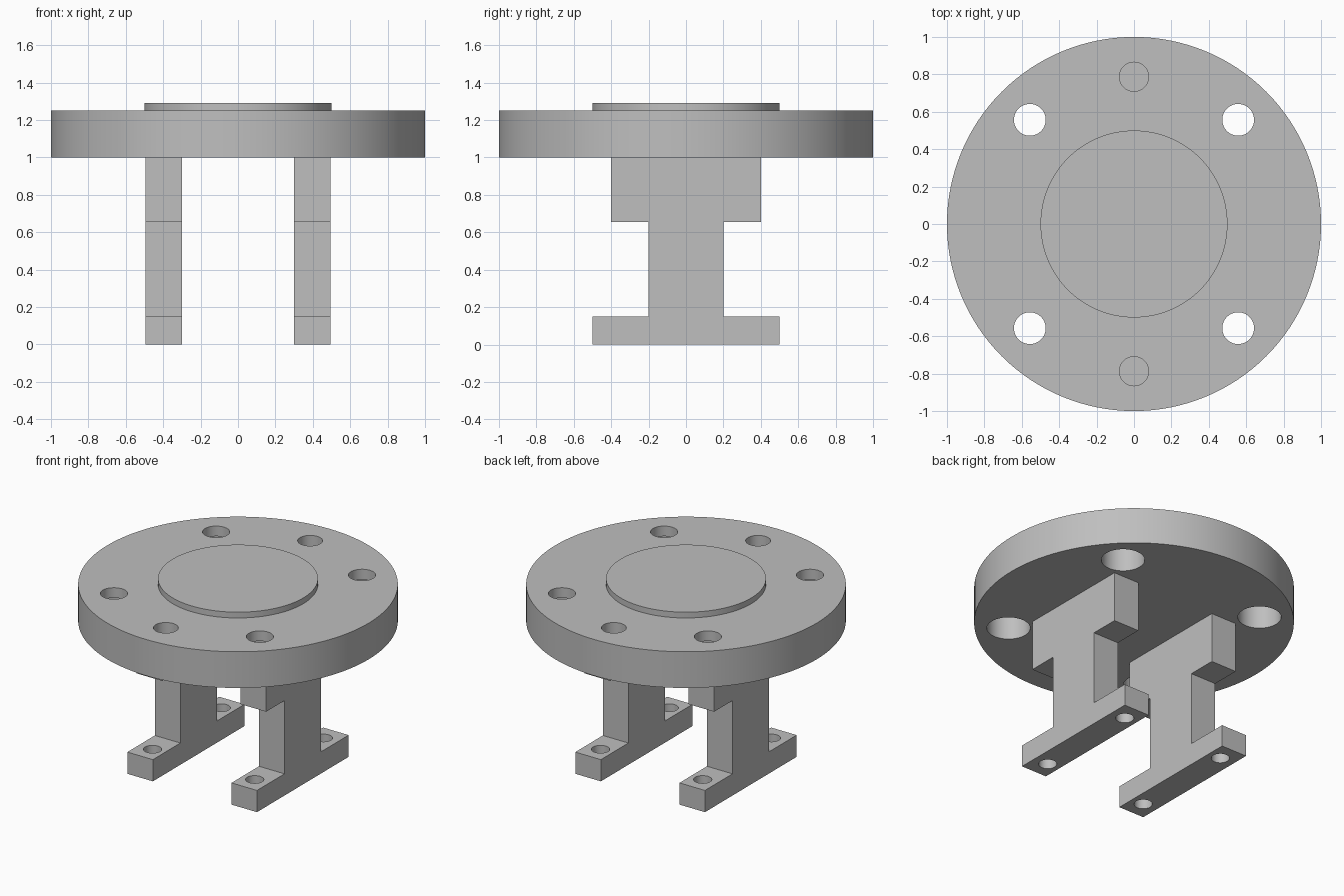
import bpy, bmesh, math

cube = bpy.data.objects.get("Cube")
if cube:
    bpy.data.objects.remove(cube, do_unlink=True)

# Single plain metal colour
metal = bpy.data.materials.new("grey metal")
metal.use_nodes = True
metal.diffuse_color = (0.52, 0.52, 0.52, 1)
metal.node_tree.nodes["Principled BSDF"].inputs["Base Color"].default_value = (0.52, 0.52, 0.52, 1)


def cylinder(name, radius, low, high, x=0, y=0, sides=48):
    bpy.ops.mesh.primitive_cylinder_add(vertices=sides, radius=radius, depth=high - low,
                                        location=(x, y, (low + high) / 2))
    obj = bpy.context.object
    obj.name = name
    obj.data.materials.append(metal)
    return obj


def activate(obj):
    bpy.ops.object.select_all(action="DESELECT")
    obj.select_set(True)
    bpy.context.view_layer.objects.active = obj


def drill(obj, radius, low, high, x, y):
    """Cut a round vertical hole and discard the cutter."""
    cutter = cylinder("drill_cutter", radius, low, high, x, y)
    cutter.hide_render = True
    activate(obj)
    cut = obj.modifiers.new("hole", "BOOLEAN")
    cut.operation = "DIFFERENCE"
    cut.solver = "EXACT"
    cut.object = cutter
    bpy.ops.object.modifier_apply(modifier=cut.name)
    bpy.data.objects.remove(cutter, do_unlink=True)


def finish(obj):
    activate(obj)
    bpy.ops.object.shade_smooth_by_angle(angle=math.radians(30))


def bracket(name, side):
    """Extrude the stepped leg outline across its thickness."""
    half = [(0.5, 0), (0.5, 0.15), (0.2, 0.15), (0.2, 0.655), (0.4, 0.655), (0.4, 1.0)]
    outline = half + [(-y, z) for y, z in reversed(half)]
    bm = bmesh.new()
    face = bm.faces.new([bm.verts.new((side * 0.3, y, z)) for y, z in outline])
    grown = bmesh.ops.extrude_face_region(bm, geom=[face])["geom"]
    moved = [v for v in grown if isinstance(v, bmesh.types.BMVert)]
    bmesh.ops.translate(bm, verts=moved, vec=(side * 0.195, 0, 0))
    bmesh.ops.recalc_face_normals(bm, faces=bm.faces)
    mesh = bpy.data.meshes.new(name)
    bm.to_mesh(mesh)
    bm.free()
    mesh.materials.append(metal)
    obj = bpy.data.objects.new(name, mesh)
    bpy.context.collection.objects.link(obj)
    return obj


# Flange disc
flange = cylinder("flange_disc", 1.0, 1.0, 1.25, sides=128)

# Four through holes, counterbored from underneath
offset = 0.557
for sx in (-1, 1):
    for sy in (-1, 1):
        drill(flange, 0.085, 0.9, 1.4, sx * offset, sy * offset)
        drill(flange, 0.136, 0.9, 1.18, sx * offset, sy * offset)

# Two blind holes in the top face
for sy in (-1, 1):
    drill(flange, 0.078, 1.1, 1.4, 0, sy * 0.787)
finish(flange)

# Raised round boss
finish(cylinder("raised_boss", 0.5, 1.25, 1.29, sides=128))

# Pair of stepped brackets with bolt holes in the feet
for name, side in (("left_bracket", 1), ("right_bracket", -1)):
    leg = bracket(name, side)
    for sy in (-1, 1):
        drill(leg, 0.057, -0.1, 0.3, side * 0.39, sy * 0.375)
    finish(leg)
